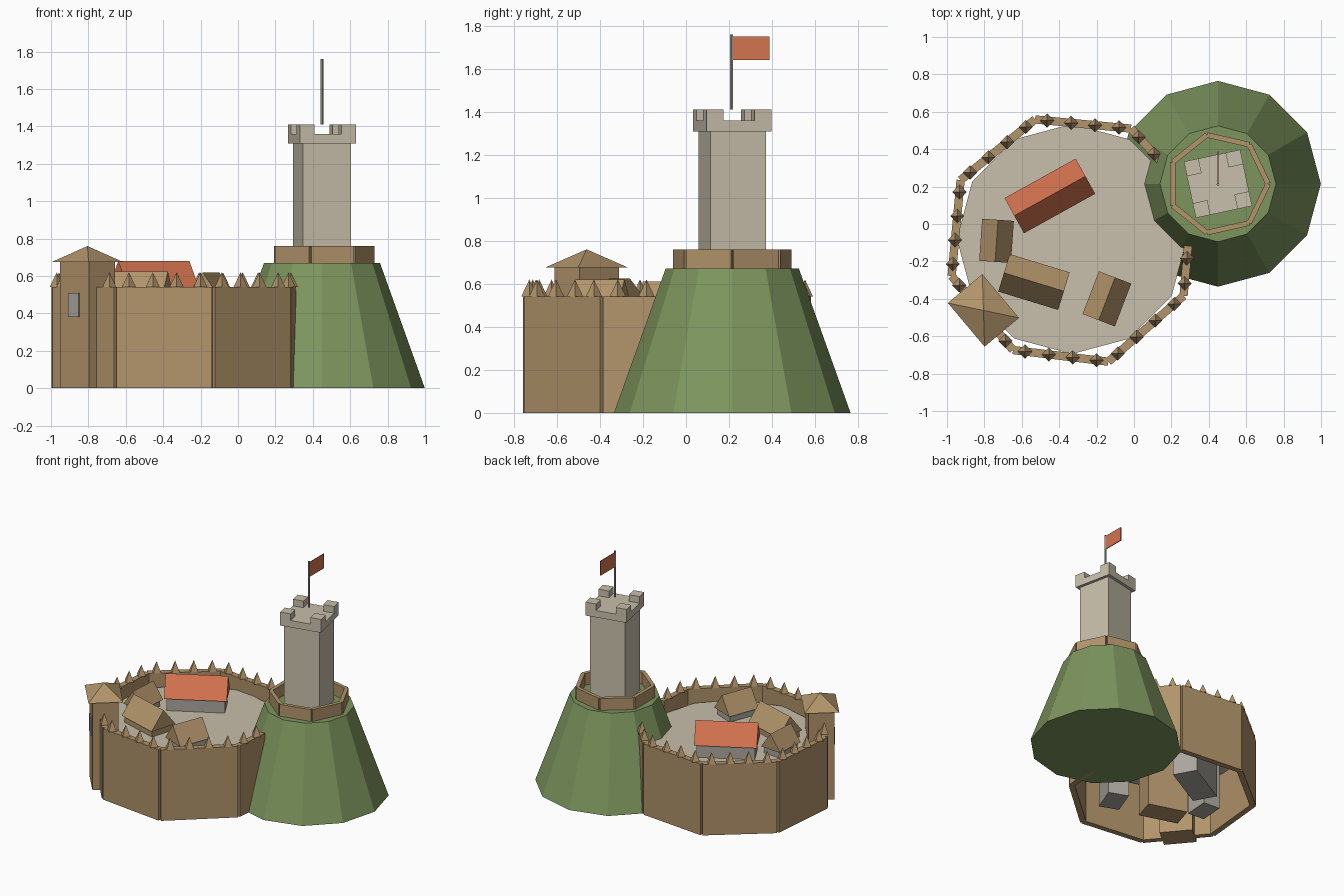
import bpy, bmesh, math
from math import sin, cos, radians, pi
from mathutils import Matrix, Vector

cube = bpy.data.objects.get("Cube")
if cube:
    bpy.data.objects.remove(cube, do_unlink=True)


def material(name, r, g, b):
    # Colour given in 0-255 display values, stored as linear
    lin = [((v / 255 + 0.055) / 1.055) ** 2.4 for v in (r, g, b)] + [1.0]
    m = bpy.data.materials.new(name)
    m.use_nodes = True
    m.diffuse_color = lin
    m.node_tree.nodes["Principled BSDF"].inputs["Base Color"].default_value = lin
    return m


WOOD = material("wood", 178, 148, 107)
STONE = material("stone", 200, 191, 171)
GRASS = material("grass", 125, 149, 94)
CLOTH = material("red_tile", 212, 115, 79)
GREY = material("plain_grey", 172, 168, 160)


def finish(name, bm, mat, pos=(0, 0, 0), turn=0.0):
    bmesh.ops.recalc_face_normals(bm, faces=bm.faces)
    mesh = bpy.data.meshes.new(name)
    bm.to_mesh(mesh)
    bm.free()
    mesh.materials.append(mat)
    ob = bpy.data.objects.new(name, mesh)
    ob.location = pos
    ob.rotation_euler.z = turn
    bpy.context.collection.objects.link(ob)
    return ob


def add_box(bm, size, centre):
    bmesh.ops.create_cube(bm, size=1, matrix=Matrix.Translation(centre) @ Matrix.Diagonal((*size, 1)))


def box(name, size, base, mat, turn=0.0):
    bm = bmesh.new()
    add_box(bm, size, (0, 0, size[2] / 2))
    return finish(name, bm, mat, base, turn)


def cone(name, sides, r1, r2, height, base, mat, turn=0.0):
    bm = bmesh.new()
    bmesh.ops.create_cone(bm, cap_ends=True, segments=sides, radius1=r1, radius2=r2,
                          depth=height, matrix=Matrix.Translation((0, 0, height / 2)))
    return finish(name, bm, mat, base, turn)


def wall(name, a, b, thick, z0, z1, mat):
    d = b - a
    mid = (a + b) / 2
    return box(name, (d.length, thick, z1 - z0), (mid.x, mid.y, z0), mat, math.atan2(d.y, d.x))


def gable_roof(name, length, width, rise, base, mat, turn):
    # Prism: a triangle pushed along the ridge
    bm = bmesh.new()
    tri = [bm.verts.new((-length / 2, y, z)) for y, z in ((-width / 2, 0), (width / 2, 0), (0, rise))]
    face = bm.faces.new(tri)
    out = bmesh.ops.extrude_face_region(bm, geom=[face], use_keep_orig=True)
    moved = [v for v in out["geom"] if isinstance(v, bmesh.types.BMVert)]
    bmesh.ops.translate(bm, verts=moved, vec=(length, 0, 0))
    return finish(name, bm, mat, base, turn)


# Mound with its small fence
MX, MY, MZ = 0.449, 0.215, 0.67
cone("mound", 12, 0.55, 0.31, MZ, (MX, MY, 0), GRASS)
posts = [Vector((MX + 0.268 * cos(2 * pi * i / 7), MY + 0.268 * sin(2 * pi * i / 7))) for i in range(7)]
for i, p in enumerate(posts):
    wall(f"mound_fence_{i}", p, posts[(i + 1) % 7], 0.028, MZ, 0.76, WOOD)

# Stone keep
TURN = radians(12)
box("keep_body", (0.263, 0.263, 0.65), (MX, MY, MZ - 0.01), STONE, TURN)
box("keep_head", (0.308, 0.308, 0.052), (MX, MY, 1.308), STONE, TURN)
bm = bmesh.new()
for sx in (-1, 1):
    for sy in (-1, 1):
        add_box(bm, (0.08, 0.08, 0.05), (sx * 0.114, sy * 0.114, 0.025))
finish("keep_merlons", bm, STONE, (MX, MY, 1.36), TURN)

# Flag
cone("flag_pole", 6, 0.008, 0.008, 0.35, (MX, MY - 0.003, 1.41), GREY, radians(30))
box("flag", (0.006, 0.17, 0.11), (MX, 0.303, 1.64), CLOTH)

# Palisade: uneven octagon, open where it meets the mound
TOP = 0.54
corners = [Vector(p) for p in ((0.313, 0.15), (-0.016, 0.51), (-0.529, 0.559), (-0.927, 0.235),
                               (-0.975, -0.278), (-0.647, -0.674), (-0.137, -0.736), (0.265, -0.384))]
for i in range(8):
    a, b = corners[i], corners[(i + 1) % 8]
    start, end = (0.5 if i == 0 else 0), (0.5 if i == 7 else 1)
    wall(f"palisade_{i}", a.lerp(b, start), a.lerp(b, end), 0.044, 0, TOP, WOOD)
    for k in range(4):
        t = (k + 0.5) / 4
        if start < t < end and not (i == 4 and k in (1, 2)):
            p = a.lerp(b, t)
            cone(f"palisade_spike_{i}_{k}", 4, 0.038, 0, 0.08, (p.x, p.y, TOP), WOOD)

# Courtyard floor
cone("courtyard", 12, 0.615, 0.615, 0.01, (-0.332, -0.08, 0.43), STONE)

# Houses: name, x, y, length, width, turn, eave, ridge, wall and roof colours
houses = [
    ("hall", -0.45, 0.15, 0.435, 0.215, 29, 0.535, 0.68, GREY, CLOTH),
    ("long_house", -0.535, -0.31, 0.335, 0.21, -17, 0.49, 0.625, WOOD, WOOD),
    ("west_hut", -0.735, -0.09, 0.225, 0.17, 86, 0.49, 0.61, GREY, WOOD),
    ("east_hut", -0.145, -0.4, 0.245, 0.185, 69, 0.49, 0.62, GREY, WOOD),
]
for name, x, y, length, width, deg, eave, ridge, walls, roof in houses:
    turn = radians(deg)
    box(name + "_walls", (length - 0.03, width - 0.03, eave - 0.03), (x, y, 0.03), walls, turn)
    gable_roof(name + "_roof", length, width, ridge - eave, (x, y, eave), roof, turn)

# Watchtower straddling the palisade
WX, WY, LEAN = -0.805, -0.462, radians(-50)
box("watchtower_body", (0.24, 0.18, 0.675), (WX, WY, 0), WOOD, LEAN)
bm = bmesh.new()
bmesh.ops.create_cone(bm, cap_ends=True, segments=4, radius1=math.sqrt(0.5), radius2=0, depth=1,
                      matrix=Matrix.Diagonal((0.305, 0.24, 0.085, 1)) @ Matrix.Rotation(pi / 4, 4, 'Z'))
finish("watchtower_roof", bm, WOOD, (WX, WY, 0.7175), LEAN)
out = Vector((sin(LEAN), -cos(LEAN))) * 0.094
box("watchtower_window", (0.085, 0.009, 0.13), (WX + out.x, WY + out.y, 0.38), GREY, LEAN)
